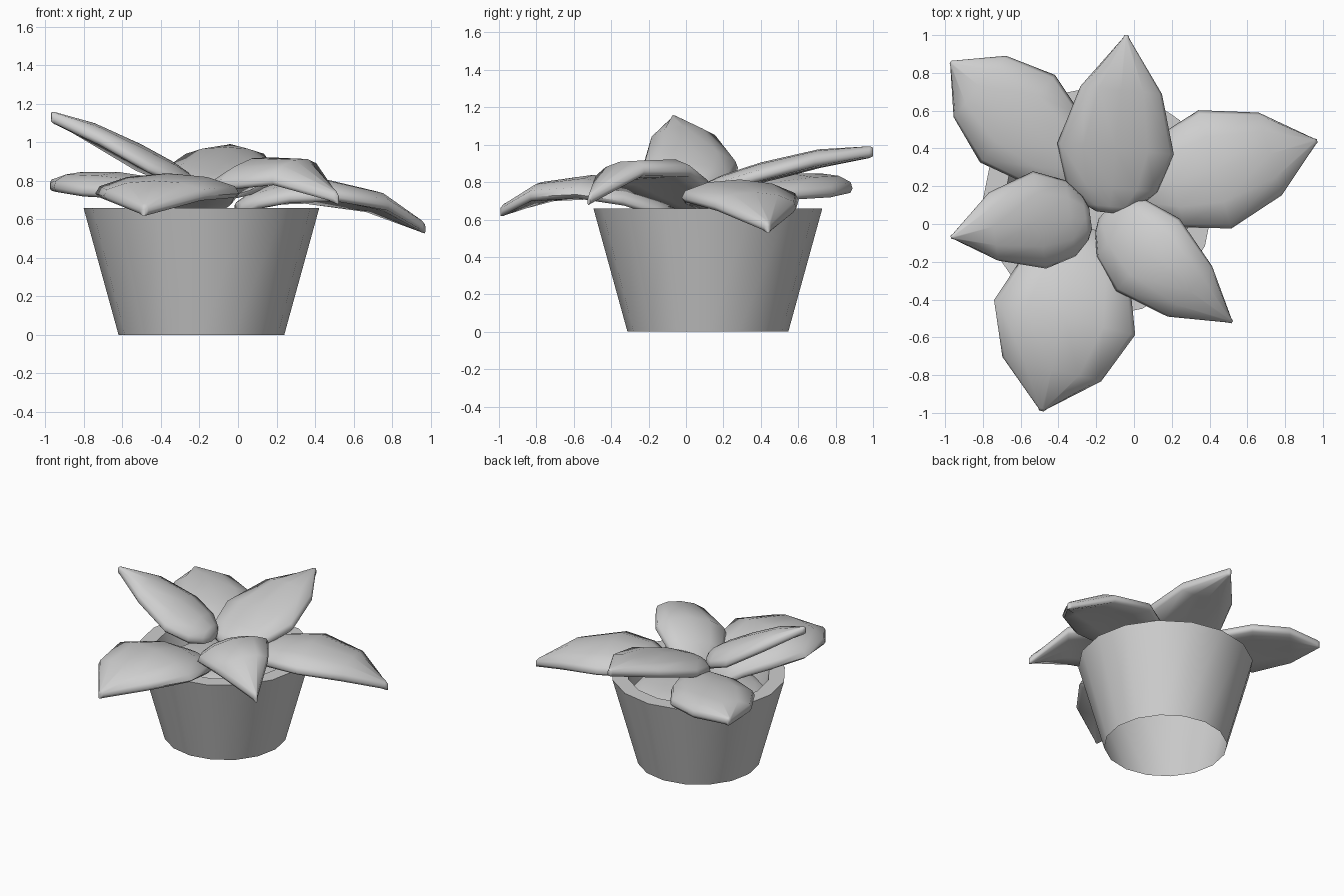
import bpy, bmesh, math
from mathutils import Vector

if "Cube" in bpy.data.objects:
    bpy.data.objects.remove(bpy.data.objects["Cube"])

grey = bpy.data.materials.new("light_grey")
grey.use_nodes = True
grey.diffuse_color = (0.62, 0.62, 0.62, 1)
grey.node_tree.nodes["Principled BSDF"].inputs["Base Color"].default_value = (0.62, 0.62, 0.62, 1)

POT = Vector((-0.19, 0.117, 0))


def loft(name, rings, angle, cap_start=True):
    """Skin a list of closed rings of points and cap the ends."""
    bm = bmesh.new()
    loops = [[bm.verts.new(p) for p in ring] for ring in rings]
    n = len(loops[0])
    for a, b in zip(loops, loops[1:]):
        for i in range(n):
            j = (i + 1) % n
            bm.faces.new((a[i], a[j], b[j], b[i]))
    if cap_start:
        bm.faces.new(loops[0][::-1])
    bm.faces.new(loops[-1])
    bmesh.ops.recalc_face_normals(bm, faces=bm.faces)
    mesh = bpy.data.meshes.new(name)
    bm.to_mesh(mesh)
    bm.free()
    ob = bpy.data.objects.new(name, mesh)
    bpy.context.collection.objects.link(ob)
    mesh.materials.append(grey)
    bpy.ops.object.select_all(action='DESELECT')
    ob.select_set(True)
    bpy.context.view_layer.objects.active = ob
    bpy.ops.object.shade_smooth_by_angle(angle=math.radians(angle))


def lathe(name, profile, sides, cap_start=True):
    """Turn (radius, height) pairs about the pot's axis."""
    rings = [[POT + Vector((r * math.cos(2 * math.pi * i / sides),
                            r * math.sin(2 * math.pi * i / sides), z))
              for i in range(sides)] for r, z in profile]
    loft(name, rings, 30, cap_start)


# Pot open underneath, with a thick rim, the soil inside it, and a short stem
lathe("pot", [(0.43, 0), (0.612, 0.66), (0.50, 0.66), (0.46, 0.52)], 16, False)
lathe("soil", [(0.465, 0.52), (0.40, 0.56), (0.2, 0.58)], 16)
lathe("stem", [(0.05, 0.56), (0.04, 0.68)], 8)

# Leaf outline (fraction of length, fraction of half width, thickness)
OUTLINE = [(0, 0.22, 0.6), (0.035, 0.45, 0.85), (0.14, 0.78, 1), (0.36, 1, 1),
           (0.69, 0.70, 0.95), (0.98, 0.06, 0.6), (1, 0.03, 0.45)]
# Leaf cross-section (fraction of half width, fraction of thickness)
SECTION = [(-1, -0.1), (-0.94, 0.5), (-0.55, 0.9), (0, 1), (0.55, 0.9), (0.94, 0.5), (1, -0.1),
           (0.93, -0.6), (0.5, -0.85), (0, -0.9), (-0.5, -0.85), (-0.93, -0.6)]


def leaf(name, base, tip, half, arch, roll, bow=0.0, late=1.0, droop=0.045):
    """bow bends the midline sideways; late below 1 moves the widest part to the tip."""
    base, tip = Vector(base), Vector(tip)
    along = tip - base
    side = Vector((-along.y, along.x, 0)).normalized()
    rings = []
    for t, w, thick in OUTLINE:
        t = t ** late
        bump = 4 * t * (1 - t)
        mid = base + along * t + side * bow * bump + Vector((0, 0, arch * bump))
        ring = []
        for s, h in SECTION:
            off = s * w * half
            z = h * thick * 0.055 - droop * (s * w) ** 2 + roll * off
            ring.append(mid + side * off + Vector((0, 0, z)))
        rings.append(ring)
    loft(name, rings, 70)


# Six leaves: base, tip, half width, arch, sideways tilt
leaf("back_leaf", (-0.13, 0.06, 0.73), (-0.04, 1.0, 0.96), 0.31, 0.04, 0.0, droop=0.02)
leaf("back_right_leaf", (-0.20, 0.20, 0.69), (-0.97, 0.86, 0.775), 0.305, 0.055, 0.0, late=0.6)
leaf("left_leaf", (0.0, 0.17, 0.66), (0.97, 0.44, 0.55), 0.325, 0.15, -0.02, late=0.8)
leaf("front_left_leaf", (-0.15, 0.07, 0.68), (0.52, -0.52, 0.70), 0.255, 0.19, 0.17, bow=-0.03)
leaf("front_leaf", (-0.25, -0.02, 0.59), (-0.49, -0.99, 0.64), 0.385, 0.17, 0.0, late=0.7)
leaf("right_leaf", (-0.23, 0.03, 0.78), (-0.97, -0.07, 1.13), 0.26, 0.03, -0.02, bow=-0.03,
     droop=0.06)
